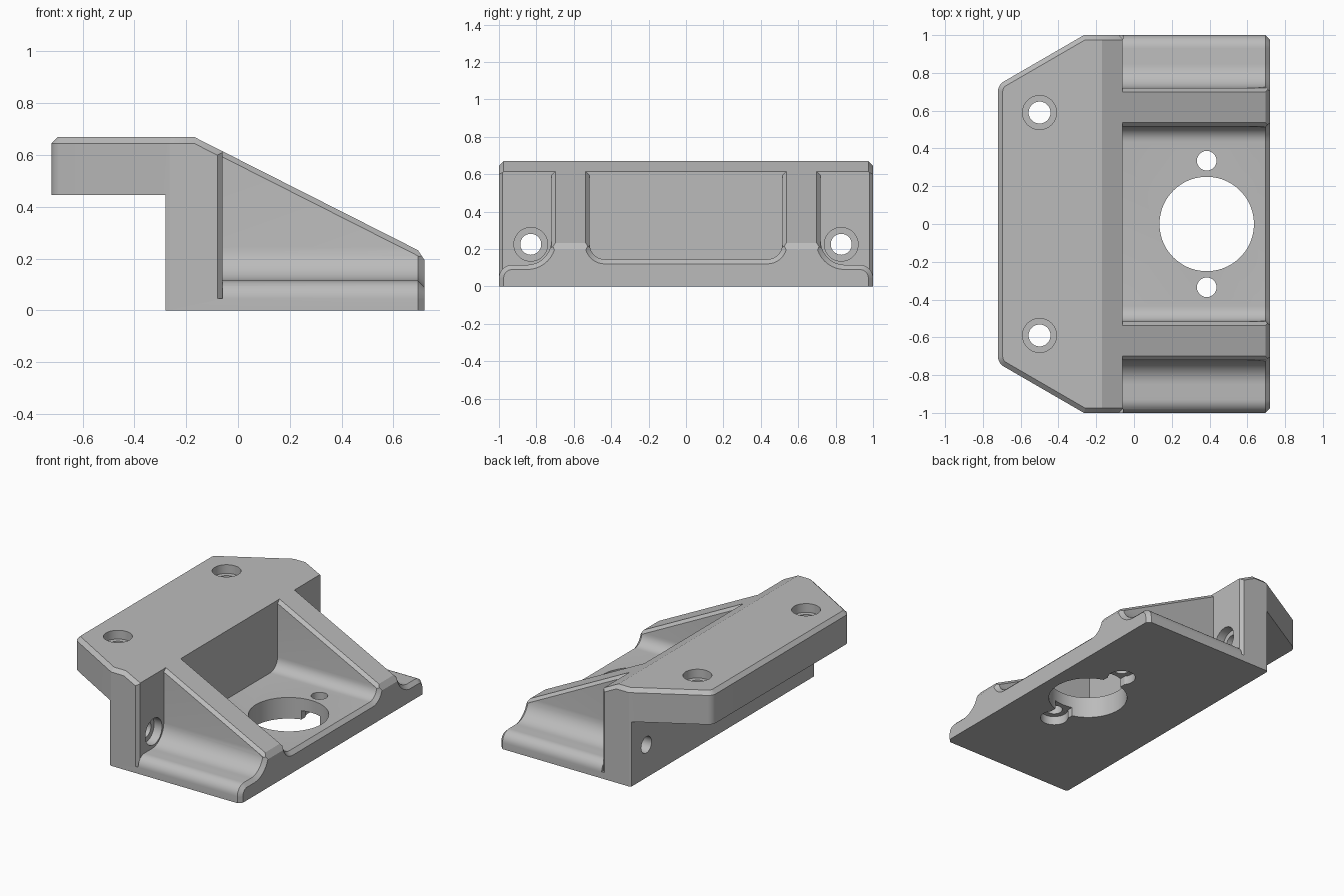
import bpy, bmesh, math
from mathutils import Matrix

if "Cube" in bpy.data.objects:
    bpy.data.objects.remove(bpy.data.objects["Cube"])

CH = 0.025  # edge chamfer


def arc(cx, cy, r, a0, a1, n=8):
    return [(cx + r * math.cos(math.radians(a0 + (a1 - a0) * i / n)),
             cy + r * math.sin(math.radians(a0 + (a1 - a0) * i / n))) for i in range(n + 1)]


def top_z(x):
    return 0.67 - 0.506 * max(0.0, x + 0.17)


def to_object(name, bm):
    bmesh.ops.recalc_face_normals(bm, faces=bm.faces)
    mesh = bpy.data.meshes.new(name)
    bm.to_mesh(mesh)
    bm.free()
    ob = bpy.data.objects.new(name, mesh)
    bpy.context.collection.objects.link(ob)
    return ob


def loft(name, rings):
    """Closed solid through matching rings of 3D points."""
    bm = bmesh.new()
    vs = [[bm.verts.new(p) for p in r] for r in rings]
    n = len(vs[0])
    bm.faces.new(vs[0])
    bm.faces.new(vs[-1])
    for a, b in zip(vs, vs[1:]):
        for i in range(n):
            bm.faces.new((a[i], a[(i + 1) % n], b[(i + 1) % n], b[i]))
    return to_object(name, bm)


def box(name, x0, x1, y0, y1, z0, z1):
    ring = [(x0, y0), (x1, y0), (x1, y1), (x0, y1)]
    return loft(name, [[(x, y, z) for x, y in ring] for z in (z0, z1)])


def cylinder(name, r, c, depth, axis='Z', seg=48):
    bm = bmesh.new()
    m = Matrix.Translation(c)
    if axis == 'X':
        m = m @ Matrix.Rotation(math.pi / 2, 4, 'Y')
    bmesh.ops.create_cone(bm, cap_ends=True, segments=seg, radius1=r, radius2=r,
                          depth=depth, matrix=m)
    return to_object(name, bm)


def cut(target, cutter):
    m = target.modifiers.new("cut", 'BOOLEAN')
    m.operation, m.solver, m.object = 'DIFFERENCE', 'EXACT', cutter
    bpy.context.view_layer.objects.active = target
    bpy.ops.object.modifier_apply(modifier=m.name)
    bpy.data.objects.remove(cutter)


# Outer block: plan outline with chamfered top edge, following the sloped top
def outline(d):
    half = arc(-0.66, 0.702, 0.06 - d, 180, 120)
    half += [(-0.265 + d * math.tan(math.radians(15)), 1 - d), (-0.17, 1 - d)]
    half += [(0.72 - CH, 1 - d)] if d else [(0.72 - CH, 1), (0.72, 1 - CH)]
    return half + [(x, -y) for x, y in half]


bm = bmesh.new()
for x, y in outline(0):
    bm.verts.new((x, y, 0))
    bm.verts.new((x, y, top_z(x) - CH))
for x, y in outline(CH):
    bm.verts.new((x, y, top_z(x)))
bmesh.ops.convex_hull(bm, input=bm.verts)
bmesh.ops.dissolve_limit(bm, angle_limit=math.radians(1), verts=bm.verts, edges=bm.edges)
body = to_object("mount_bracket", bm)

# Undercut below the overhanging head
cut(body, box("undercut", -1, -0.28, -1.2, 1.2, -0.2, 0.445))


# Pocket sections, grown by d at the chamfered front
def centre_section(d):
    w, f, r = 0.515 + d, 0.145 - d, 0.08 + d
    half = [(w, 1)] + arc(w - r, f + r, r, 0, -90)
    return half + [(-y, z) for y, z in reversed(half)]


def side_section(d):
    return ([(0.72 - d, 1)] + arc(0.85, 0.245, 0.13 + d, 180, 270, 10)
            + arc(0.93, 0.045, 0.07 - d, 90, 0) + [(1.1, 0.045), (1.1, 1)])


def pocket(section, sy=1):
    steps = ((-0.06, 0), (0.72 - CH, 0), (0.74, 0.02 + CH))
    return loft("pocket", [[(x, sy * y, z) for y, z in section(d)] for x, d in steps])


# Chamfer along the sloping rib edges
def slope_chamfer(section):
    return loft("slope_chamfer", [[(x, y, top_z(x) + dz) for y, dz in section]
                                  for x in (-0.06, 0.8)])


cut(body, pocket(centre_section))
cut(body, slope_chamfer([(-0.515, -0.022), (0.515, -0.022), (0.557, 0.02), (-0.557, 0.02)]))
for s in (1, -1):
    cut(body, pocket(side_section, s))
    cut(body, slope_chamfer([(s * 0.72, -0.022), (s * 1.1, -0.022),
                             (s * 1.1, 0.02), (s * 0.678, 0.02)]))
    # Chamfer on the outer upright corner
    tri = [(-0.085, s * 1.005), (-0.059, s * 0.979), (-0.059, s * 1.005)]
    cut(body, loft("corner_chamfer", [[(x, y, z) for x, y in tri] for z in (0.045, 1)]))
    # Counterbored screw holes through the head
    cut(body, cylinder("head_hole", 0.058, (-0.5, s * 0.59, 0.55), 0.5))
    cut(body, cylinder("head_counterbore", 0.09, (-0.5, s * 0.59, 0.66), 0.1))
    # Counterbored screw holes through the back wall
    cut(body, cylinder("wall_hole", 0.056, (-0.2, s * 0.83, 0.225), 0.3, 'X'))
    cut(body, cylinder("wall_counterbore", 0.09, (-0.085, s * 0.83, 0.225), 0.07, 'X'))

# Large floor opening with two small holes and recessed ears underneath
cut(body, cylinder("floor_opening", 0.25, (0.385, 0, 0.1), 0.4, seg=80))
for s in (1, -1):
    cut(body, cylinder("floor_hole", 0.052, (0.385, s * 0.335, 0.1), 0.4))
    cut(body, cylinder("ear", 0.088, (0.385, s * 0.335, 0.0), 0.12))
    y0, y1 = sorted((s * 0.2, s * 0.335))
    cut(body, box("ear_neck", 0.315, 0.455, y0, y1, -0.1, 0.0605))

# Material and shading
grey = bpy.data.materials.new("grey")
grey.diffuse_color = (0.5, 0.5, 0.5, 1)
grey.use_nodes = True
grey.node_tree.nodes["Principled BSDF"].inputs["Base Color"].default_value = grey.diffuse_color
body.data.materials.clear()
body.data.materials.append(grey)
for p in body.data.polygons:
    p.material_index = 0
bpy.ops.object.select_all(action='DESELECT')
body.select_set(True)
bpy.context.view_layer.objects.active = body
bpy.ops.object.shade_smooth_by_angle(angle=math.radians(20))
